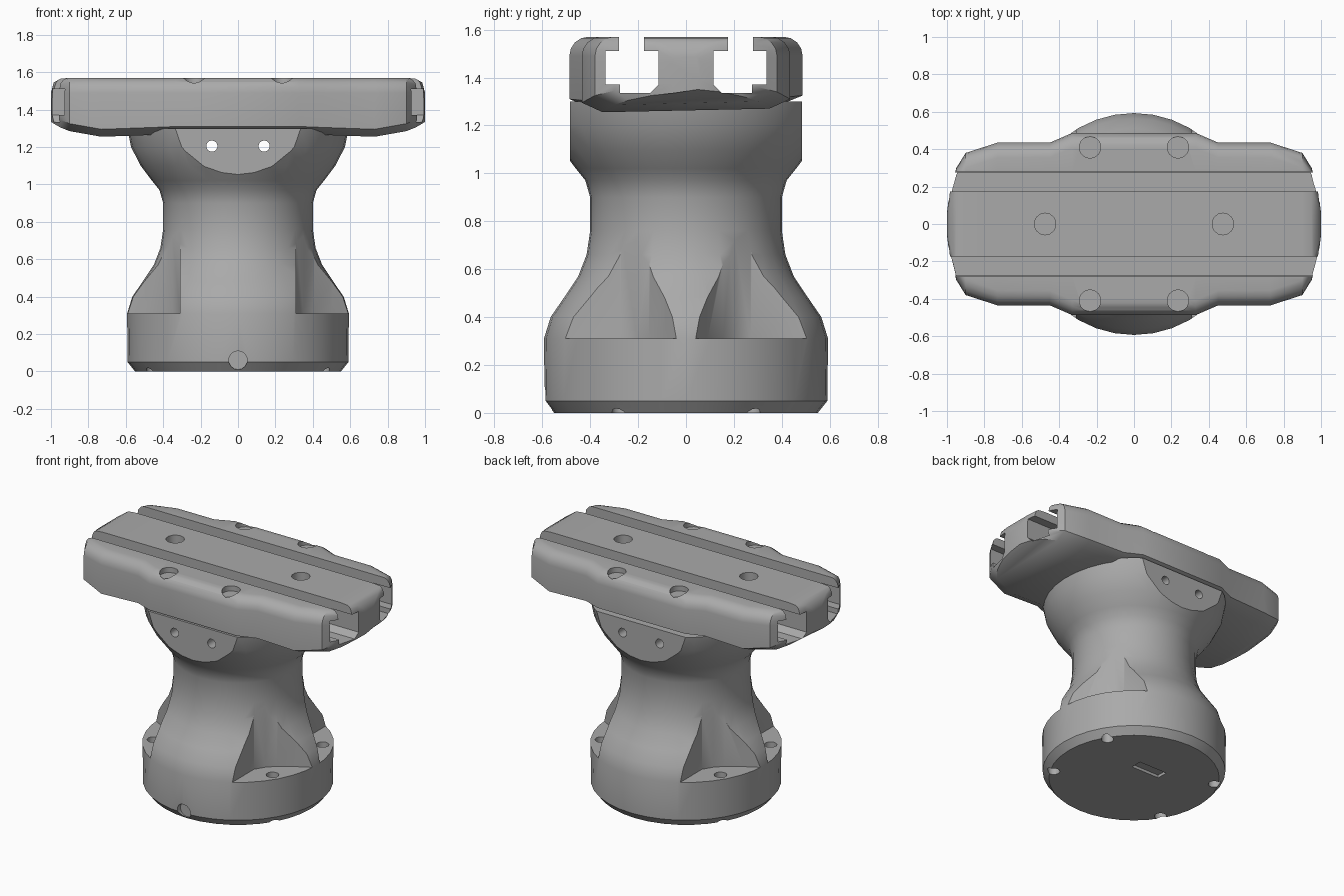
import bpy, bmesh, math
from mathutils import Matrix

cube = bpy.data.objects.get("Cube")
if cube:
    bpy.data.objects.remove(cube, do_unlink=True)

metal = bpy.data.materials.new("plain grey")
metal.use_nodes = True
GREY = (0.4, 0.4, 0.4, 1)
metal.diffuse_color = GREY
metal.node_tree.nodes["Principled BSDF"].inputs["Base Color"].default_value = GREY


def finish(name, bm):
    bmesh.ops.recalc_face_normals(bm, faces=bm.faces)
    mesh = bpy.data.meshes.new(name)
    bm.to_mesh(mesh)
    bm.free()
    mesh.materials.append(metal)
    ob = bpy.data.objects.new(name, mesh)
    bpy.context.scene.collection.objects.link(ob)
    return ob


def loft(name, rings):
    """Skin closed rings of equal length and cap both ends."""
    bm = bmesh.new()
    rows = [[bm.verts.new(p) for p in ring] for ring in rings]
    n = len(rows[0])
    for a, b in zip(rows, rows[1:]):
        for i in range(n):
            j = (i + 1) % n
            bm.faces.new((a[i], a[j], b[j], b[i]))
    bm.faces.new(rows[0])
    bm.faces.new(rows[-1])
    return finish(name, bm)


def box(x0, x1, y0, y1, z0, z1):
    return loft("cutter", [[(x0, y0, z), (x1, y0, z), (x1, y1, z), (x0, y1, z)]
                           for z in (z0, z1)])


def drill(x, y, z, radius, depth, axis="Z"):
    """Cylinder centred on a point, used to cut a hole."""
    bm = bmesh.new()
    m = Matrix.Translation((x, y, z))
    if axis == "Y":
        m = m @ Matrix.Rotation(math.pi / 2, 4, "X")
    bmesh.ops.create_cone(bm, cap_ends=True, segments=14, radius1=radius,
                          radius2=radius, depth=depth, matrix=m)
    return finish("cutter", bm)


def carve(ob, cutters):
    """Subtract the cutters for good, then remove them."""
    for c in cutters:
        c.hide_render = True
        mod = ob.modifiers.new("cut", "BOOLEAN")
        mod.operation, mod.solver, mod.object = "DIFFERENCE", "EXACT", c
    graph = bpy.context.evaluated_depsgraph_get()
    mesh = bpy.data.meshes.new_from_object(ob.evaluated_get(graph))
    ob.modifiers.clear()
    ob.data = mesh
    for c in cutters:
        bpy.data.objects.remove(c, do_unlink=True)


SIDES = (-1, 1)
CORNERS = [(sx, sy) for sx in SIDES for sy in SIDES]

# Waisted pedestal, turned around z
profile = [(.55, 0), (.59, .05), (.593, .31), (.565, .4), (.51, .48), (.45, .57),
           (.415, .66), (.4, .76), (.4, .9), (.42, .97), (.46, 1.02), (.52, 1.1),
           (.572, 1.2), (.592, 1.3)]
SEG = 36
pedestal = loft("pedestal", [
    [(r * math.cos(2 * math.pi * i / SEG), r * math.sin(2 * math.pi * i / SEG), z)
     for i in range(SEG)] for r, z in profile])

# Flat front and back of the head, bolt pockets, bolt holes, small details
cuts = []
for s in SIDES:
    y0, y1 = sorted((s * .485, s * .8))
    cuts.append(box(-.8, .8, y0, y1, .98, 1.4))
    cuts.append(drill(s * .14, 0, 1.205, .03, 1.2, "Y"))
pocket = [(.31, .56), (.31, .27), (.35, .205), (.40, .155), (.5, .09),
          (.59, .04), (.75, .03), (.75, .56)]
for sx, sy in CORNERS:
    cuts.append(loft("cutter", [[(sx * x, sy * y, z) for x, y in pocket]
                                for z in (.31, .85)]))
    cuts.append(drill(sx * .45, sy * .27, .2, .04, .6))
cuts.append(drill(0, -.59, .06, .05, .08, "Y"))
cuts.append(box(-.12, .1, .1, .18, -.1, .02))
carve(pedestal, cuts)

# Long clamp head: rounded sections lofted along x
# columns: distance from centre, half width, underside height, top height
stations = [(1, .06, 1.34, 1.49), (.985, .18, 1.33, 1.545), (.95, .3, 1.31, 1.565),
            (.9, .38, 1.29, 1.57), (.73, .435, 1.26, 1.57), (.45, .435, 1.27, 1.57),
            (.33, .487, 1.275, 1.57)]


def section(x, w, low, top):
    r = min(.08, w * .5)
    arc = [(w - r + r * math.cos(a), top - r + r * math.sin(a))
           for a in (i * math.pi / 8 for i in range(5))]
    half = [(w * .8, low - .005), (w, low + .035)] + arc
    back = [(x, y, z + .015 if z < 1.4 else z) for y, z in half]
    front = [(x, -y, z) for y, z in reversed(half)]
    return back + front


rows = [section(-x, w, b, t) for x, w, b, t in stations]
rows += [section(x, w, b, t) for x, w, b, t in reversed(stations)]
head = loft("clamp_head", rows)

# Two T-slots, each cut as one stepped profile running lengthwise
slot = [(.175, 1.7), (.175, 1.51), (.115, 1.51), (.115, 1.37), (.15, 1.335),
        (.275, 1.335), (.275, 1.37), (.335, 1.37), (.335, 1.51), (.28, 1.51), (.28, 1.7)]
cuts = []
for s in SIDES:
    cuts.append(loft("cutter", [[(x, s * y, z) for y, z in slot] for x in (-1.2, 1.2)]))
    cuts.append(drill(s * .475, 0, 1.55, .058, .14))
    cuts.append(drill(s * .14, 0, 1.205, .03, 1.2, "Y"))
for sx, sy in CORNERS:
    cuts.append(drill(sx * .235, sy * .41, 1.58, .058, .09))
carve(head, cuts)

# Smooth shading with crisp machined edges
bpy.ops.object.select_all(action="DESELECT")
for ob in (pedestal, head):
    ob.select_set(True)
    bpy.context.view_layer.objects.active = ob
bpy.ops.object.shade_smooth_by_angle(angle=math.radians(32))
